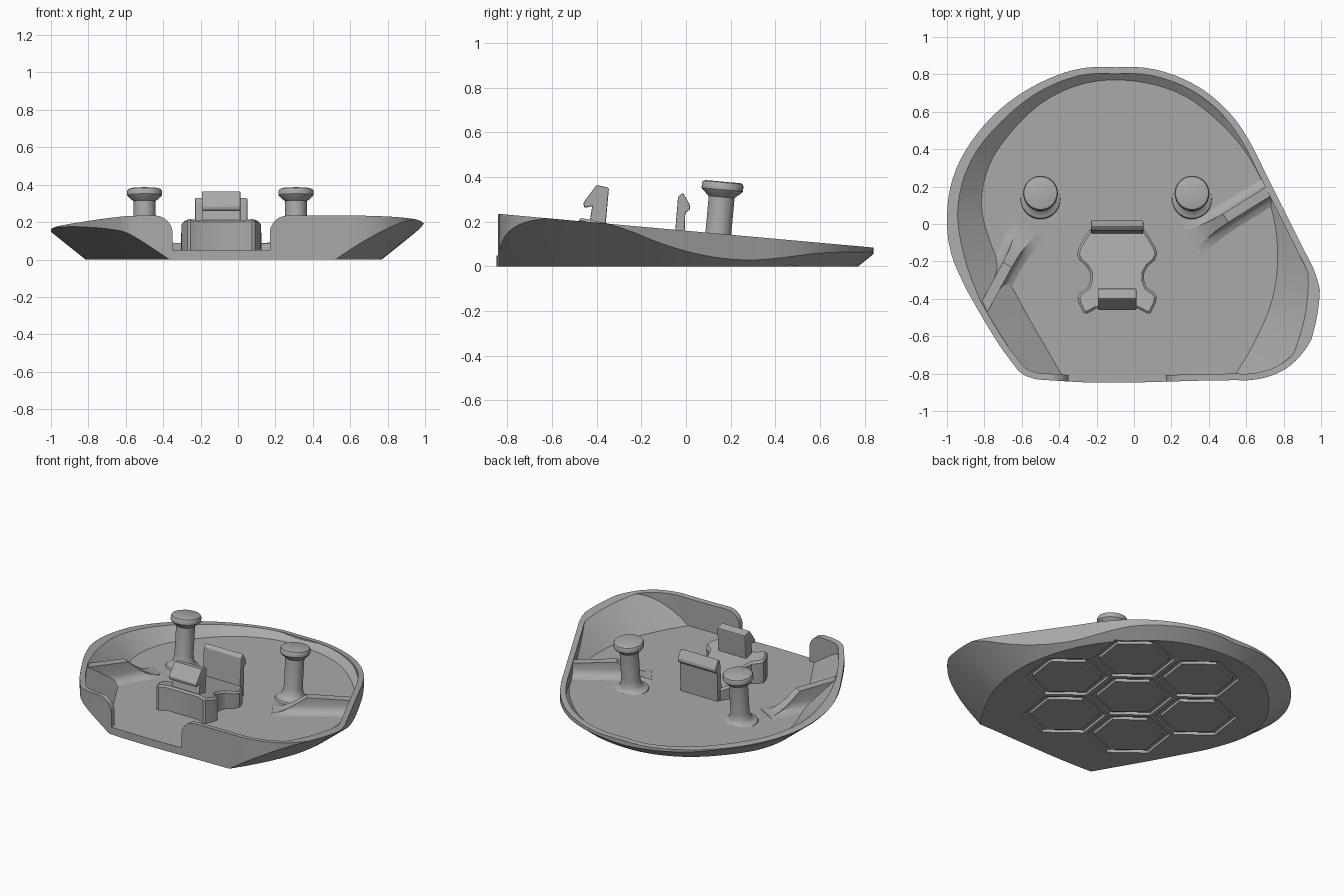
import bpy, bmesh, math
from mathutils import Vector, Matrix
from mathutils.geometry import interpolate_bezier

if "Cube" in bpy.data.objects:
    bpy.data.objects.remove(bpy.data.objects["Cube"])

grey = bpy.data.materials.new("plain_grey")
grey.diffuse_color = (0.4, 0.4, 0.4, 1)
grey.use_nodes = True
grey.node_tree.nodes["Principled BSDF"].inputs["Base Color"].default_value = grey.diffuse_color
CX = -0.09          # centre line of the clip
FLOOR = 0.05


def rim(y):
    return 0.235 - (y + 0.835) * 0.09


def loft(name, rings, angle=30):
    """Closed solid skinned over rings with equal point counts."""
    bm = bmesh.new()
    vs = [[bm.verts.new(p) for p in r] for r in rings]
    n = len(vs[0])
    for a, b in zip(vs, vs[1:]):
        for i in range(n):
            bm.faces.new((a[i], a[(i + 1) % n], b[(i + 1) % n], b[i]))
    bm.faces.new(vs[0])
    bm.faces.new(vs[-1])
    bmesh.ops.recalc_face_normals(bm, faces=bm.faces)
    me = bpy.data.meshes.new(name)
    bm.to_mesh(me)
    bm.free()
    me.materials.append(grey)
    ob = bpy.data.objects.new(name, me)
    bpy.context.collection.objects.link(ob)
    smooth(ob, angle)
    return ob


def smooth(ob, angle=30):
    bpy.ops.object.select_all(action='DESELECT')
    ob.select_set(True)
    bpy.context.view_layer.objects.active = ob
    bpy.ops.object.shade_smooth_by_angle(angle=math.radians(angle))


def apply_mod(ob, kind, **props):
    m = ob.modifiers.new("mod", kind)
    for k, v in props.items():
        setattr(m, k, v)
    bpy.context.view_layer.objects.active = ob
    bpy.ops.object.modifier_apply(modifier=m.name)


def boolean(ob, other, op):
    apply_mod(ob, 'BOOLEAN', object=other, operation=op, solver='EXACT')


def curve(pts, closed, steps=6):
    """Smooth curve through points, without overshoot on uneven spacing."""
    p = [Vector(q) for q in pts]
    n = len(p)
    tan = []
    for i in range(n):
        a, b = p[i - 1], p[(i + 1) % n]
        d1, d2 = p[i] - a, b - p[i]
        if not closed and i == 0:
            d1 = d2
        if not closed and i == n - 1:
            d2 = d1
        tan.append((d1 / d1.length_squared + d2 / d2.length_squared).normalized())
    out = []
    for i in range(n if closed else n - 1):
        j = (i + 1) % n
        k = (p[j] - p[i]).length / 3
        seg = interpolate_bezier(p[i], p[i] + tan[i] * k, p[j] - tan[j] * k, p[j], steps + 1)
        out += [Vector(s[:2]) for s in seg[:-1]]
    return out if closed else out + [p[-1]]


def offset(poly, d):
    """Move a clockwise polygon outwards by d, with mitred corners."""
    res = []
    for i, p in enumerate(poly):
        e1 = (p - poly[i - 1]).normalized()
        e2 = (poly[(i + 1) % len(poly)] - p).normalized()
        n1, n2 = Vector((-e1.y, e1.x)), Vector((-e2.y, e2.x))
        m = (n1 + n2).normalized()
        res.append(p + m * d / max(m.dot(n1), 0.3))
    return res


def at(poly, z):
    return [(p.x, p.y, z(p.y) if callable(z) else z) for p in poly]


# outer plan shape and flat-bottom shape, both clockwise from the front left
plan = curve([(-.46, -.835), (-.53, -.828), (-.60, -.80), (-.66, -.73), (-.825, -.475),
              (-.925, -.29), (-.98, -.15), (-1, .02), (-.97, .24), (-.80, .53), (-.55, .73),
              (-.26, .835), (-.1, .838), (.06, .835), (.35, .73), (.54, .56), (.63, .42),
              (.69, .30), (.92, -.16), (.96, -.24), (1, -.43), (.95, -.615), (.81, -.775),
              (.62, -.835), (.54, -.835)], True)
base = curve([(-.22, -1.1), (-.37, -.835), (-.64, -.36), (-.76, -.12), (-.815, .1), (-.78, .3),
              (-.65, .5), (-.45, .675), (-.25, .755), (.05, .757), (.25, .695), (.45, .55),
              (.62, .35), (.73, .1), (.768, -.15), (.74, -.4), (.65, -.62), (.52, -.835),
              (.3, -1.1)], False, 5)


def dish(name, poly, z0, top):
    """Upright plan prism trimmed by the flared underside."""
    body = loft(name, [at(poly, -0.1), at(poly, top)])
    flare = loft("flare", [at(base, z0), at(offset(base, .4 / .8), z0 + .4)])
    boolean(body, flare, 'INTERSECT')
    bpy.data.objects.remove(flare)
    return body


# tray shell
shell = dish("tray_shell", plan, 0, rim)
envelope = shell.copy()
envelope.data = shell.data.copy()
envelope.name = "envelope_cutter"
bpy.context.collection.objects.link(envelope)
hollow = dish("hollow_cutter", offset(plan, -.035), FLOOR, .5)
boolean(shell, hollow, 'DIFFERENCE')

# front opening with rounded upper corners
side = [(.26, FLOOR), (.26, .145)]
side += [(.355 - .095 * math.cos(a), .14 + .095 * math.sin(a))
         for a in [math.radians(9 * i) for i in range(1, 11)]] + [(.36, .4)]
opening = [(CX + x, z) for x, z in side] + [(CX - x, z) for x, z in reversed(side)]
gate = loft("opening_cutter", [[(x, y, z) for x, z in opening] for y in (-.95, -.76)])
boolean(shell, gate, 'DIFFERENCE')


# hexagonal ring grooves in the underside
def hexagon(c, r, z):
    return [(c[0] + r * math.cos(a), c[1] + r * math.sin(a), z)
            for a in [math.radians(22 + 60 * i) for i in range(6)]]


centres = [(.03, .01)] + [(.03 + .46 * math.cos(a), .01 + .46 * math.sin(a))
                          for a in [math.radians(-8 + 60 * i) for i in range(6)]]
for c in centres:
    ring = loft("groove", [hexagon(c, .25, -.05), hexagon(c, .25, .018)])
    core = loft("core", [hexagon(c, .21, -.1), hexagon(c, .21, .1)])
    boolean(ring, core, 'DIFFERENCE')
    boolean(shell, ring, 'DIFFERENCE')
    bpy.data.objects.remove(ring)
    bpy.data.objects.remove(core)
smooth(shell)


# ribs that run in from the wall and sweep down to the floor
def rib(name, start, end):
    s, e = Vector(start), Vector(end)
    side_dir = Vector((-(e - s).y, (e - s).x)).normalized()
    rings = []
    for t in (0, .3, .6, .72, .8, .87, .93, 1):
        p = s.lerp(e, t)
        k = max(0, (t - .6) / .4)
        h = (rim(p.y) - .012 - FLOOR) * (1 - math.sin(k * math.pi / 2)) + .004
        w = .027 + .03 * k * k
        half = [(w + .05, -.02), (w + .05, 0), (w + .022, min(.01, h * .3)),
                (w + .007, min(.025, h * .6)), (w, min(.05, h * .8)), (w, h)]
        prof = half + [(-x, z) for x, z in reversed(half)]
        rings.append([(*(p + side_dir * x), FLOOR + z) for x, z in prof])
    ob = loft(name, rings)
    boolean(ob, envelope, 'INTERSECT')
    smooth(ob, 40)


rib("left_rib", (-.83, -.50), (-.575, -.03))
rib("right_rib", (.76, .20), (.31, -.08))

# flanged posts, tilted square to the rim
post = [(.11, -.01), (.105, .003), (.08, .012), (.066, .03), (.058, .07), (.058, .262),
        (.088, .288), (.093, .295), (.093, .318), (.088, .327), (.078, .331)]
for name, x in (("left_post", -.5), ("right_post", .31)):
    ob = loft(name, [[(r * math.cos(a), r * math.sin(a), z)
                      for a in [math.tau * i / 40 for i in range(40)]] for r, z in post], 35)
    ob.data.transform(Matrix.Translation((x, .136, FLOOR)) @ Matrix.Rotation(-.09, 4, 'X'))

# waisted clip block with a sloping top
half = [(.145, -.03), (.175, -.075), (.205, -.125), (.215, -.16), (.20, -.195), (.165, -.225),
        (.145, -.26), (.143, -.30), (.158, -.34), (.195, -.365), (.212, -.39), (.205, -.425),
        (.18, -.475), (.165, -.48), (.11, -.452)]
waist = [Vector((CX + x, y)) for x, y in half] + [Vector((CX - x, y)) for x, y in reversed(half)]
block = loft("clip_block", [at(waist, FLOOR - .01), at(waist, lambda y: .10 - .21 * (y + .03) + .013),
                            at(offset(waist, -.012), lambda y: .125 - .21 * (y + .03))])


# hooked tabs, extruded sideways from their side profile
def tab(name, profile, half_width, bevel):
    ob = loft(name, [[(CX + s * half_width, y, z) for y, z in profile] for s in (-1, 1)])
    apply_mod(ob, 'BEVEL', width=bevel, segments=2)
    smooth(ob, 25)


tab("front_hook", [(-.44, .15), (-.42, .27), (-.455, .262), (-.46, .285), (-.40, .365),
                   (-.345, .352), (-.365, .13)], .103, .006)
tab("back_tab", [(-.058, .04), (-.036, .31), (-.014, .33), (.018, .275), (.018, .255),
                 (-.003, .24), (-.01, .04)], .14, .005)

for helper in (envelope, hollow, gate):
    bpy.data.objects.remove(helper)
